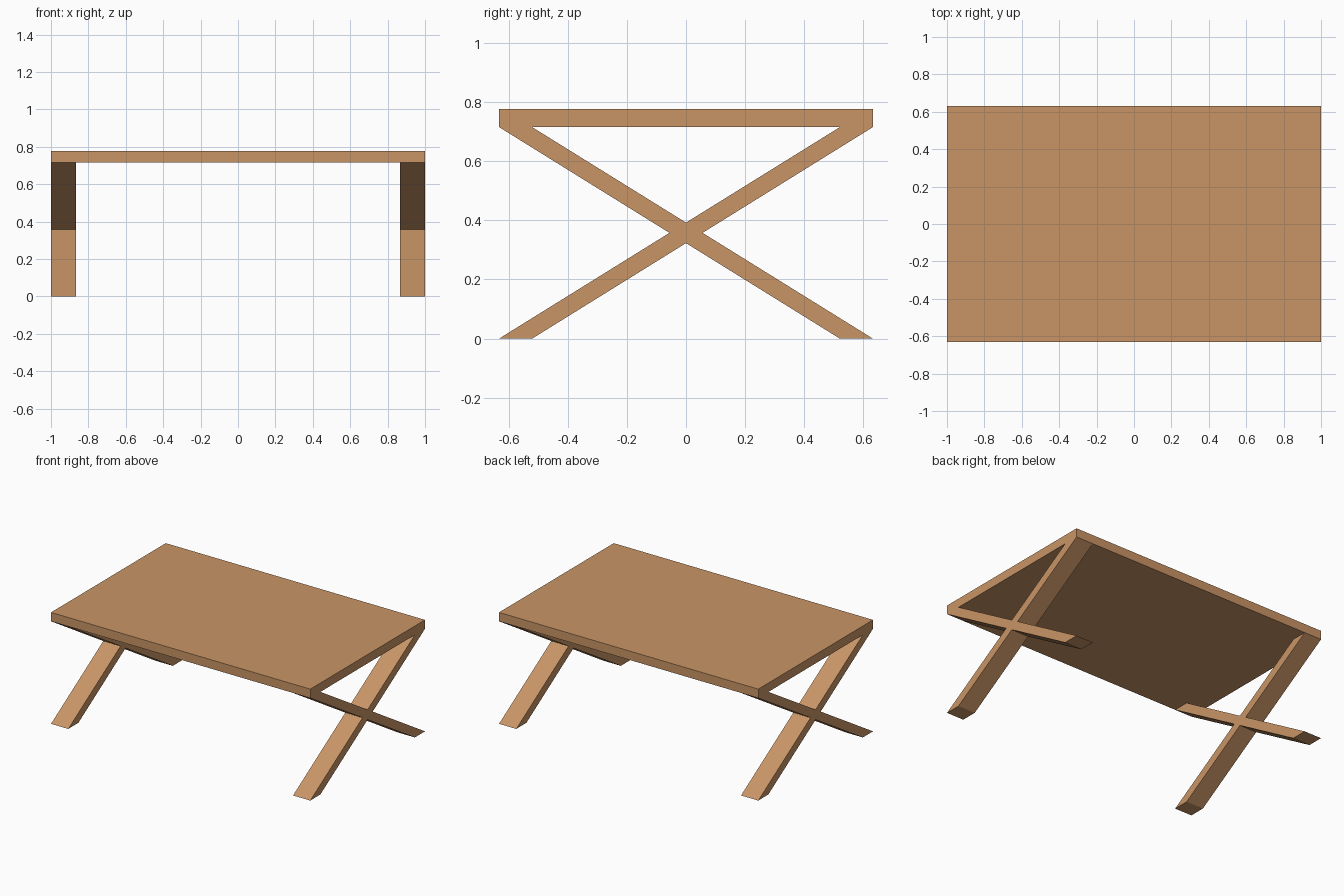
import bpy
import bmesh
from mathutils import Vector

if "Cube" in bpy.data.objects:
    bpy.data.objects.remove(bpy.data.objects["Cube"])

HALF_X, HALF_Y = 1.0, 0.632      # half size of the table
LEG_H, TOP_H = 0.715, 0.777      # underside and top of the tabletop
FOOT, LEG_W = 0.112, 0.133       # beam length along the floor, beam width in x

wood = bpy.data.materials.new("warm wood")
wood.diffuse_color = (0.584, 0.301, 0.133, 1.0)
wood.use_nodes = True
wood.node_tree.nodes["Principled BSDF"].inputs["Base Color"].default_value = wood.diffuse_color


def extrude_profile(name, profile, x0, x1):
    """Extrude a (y, z) outline from x0 to x1."""
    bm = bmesh.new()
    face = bm.faces.new([bm.verts.new((x0, y, z)) for y, z in profile])
    res = bmesh.ops.extrude_face_region(bm, geom=[face])
    moved = [v for v in res["geom"] if isinstance(v, bmesh.types.BMVert)]
    bmesh.ops.translate(bm, verts=moved, vec=Vector((x1 - x0, 0, 0)))
    bmesh.ops.recalc_face_normals(bm, faces=bm.faces)
    mesh = bpy.data.meshes.new(name)
    bm.to_mesh(mesh)
    bm.free()
    mesh.materials.append(wood)
    obj = bpy.data.objects.new(name, mesh)
    bpy.context.collection.objects.link(obj)
    return obj


# Tabletop slab
extrude_profile("tabletop", [(-HALF_Y, LEG_H), (HALF_Y, LEG_H),
                             (HALF_Y, TOP_H), (-HALF_Y, TOP_H)], -HALF_X, HALF_X)

# Crossed legs: one X-shaped outline, so the beams join without overlap
inner = HALF_Y - FOOT
mid = LEG_H / 2
cross_z = mid * FOOT / (2 * HALF_Y - FOOT)   # half height of the crossing
cross_y = FOOT / 2                           # half width of the crossing
x_outline = [(-HALF_Y, 0), (-inner, 0), (0, mid - cross_z), (inner, 0), (HALF_Y, 0),
             (cross_y, mid), (HALF_Y, LEG_H), (inner, LEG_H), (0, mid + cross_z),
             (-inner, LEG_H), (-HALF_Y, LEG_H), (-cross_y, mid)]
for side, x0 in (("left", -HALF_X), ("right", HALF_X - LEG_W)):
    extrude_profile(side + "_crossed_legs", x_outline, x0, x0 + LEG_W)
